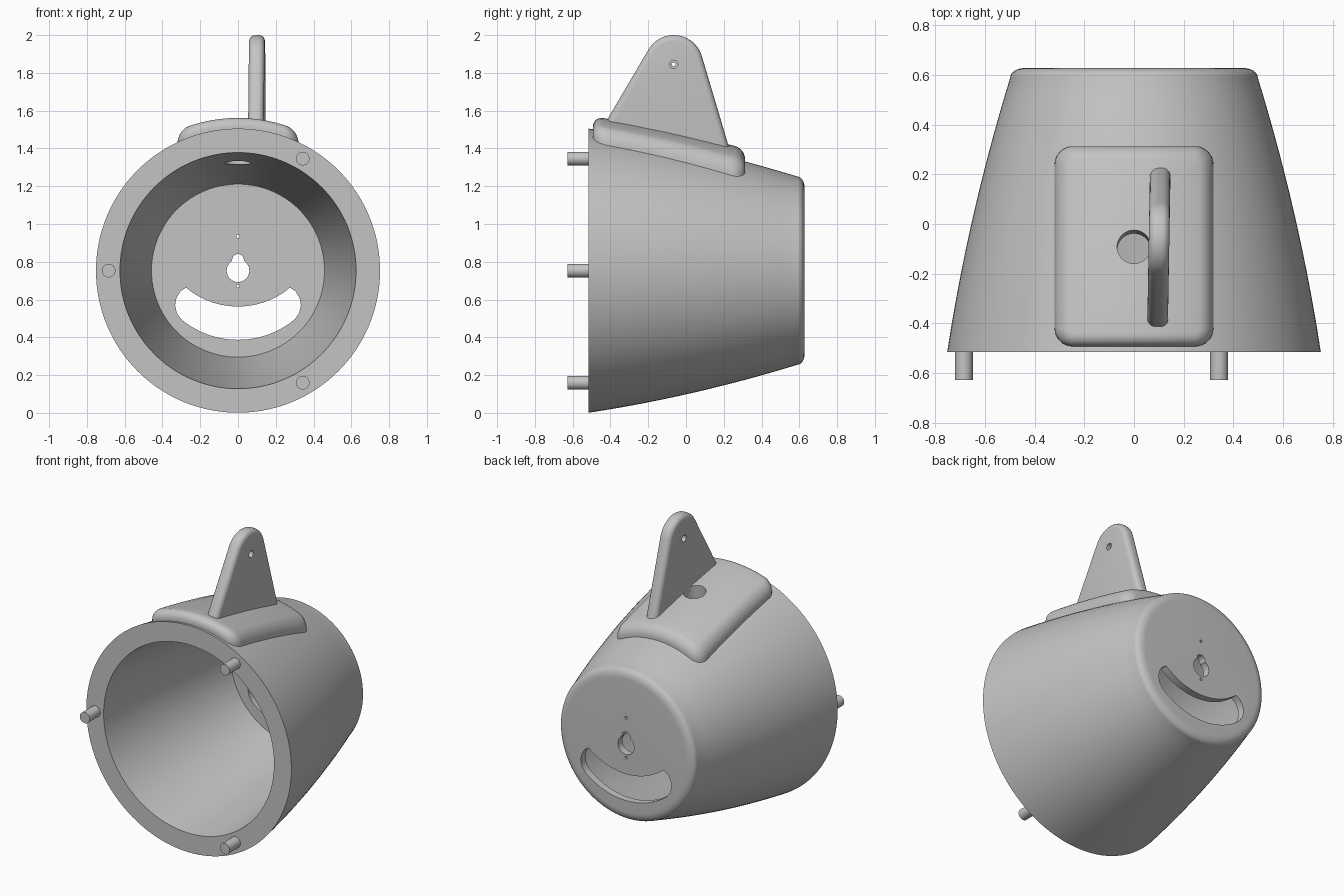
import bpy, bmesh, math
from mathutils import Matrix, Vector

if "Cube" in bpy.data.objects:
    bpy.data.objects.remove(bpy.data.objects["Cube"], do_unlink=True)

AXIS_Z = 0.753
FRONT, BACK, FLOOR = -0.515, 0.628, 0.58

grey = bpy.data.materials.new("plain grey")
grey.use_nodes = True
COLOUR = (0.55, 0.55, 0.55, 1)
grey.diffuse_color = COLOUR
grey.node_tree.nodes["Principled BSDF"].inputs["Base Color"].default_value = COLOUR


def outer_radius(y):
    return 0.655 - 0.2245 * y - 0.07 * y * y


def inner_radius(y):
    t = (y - FRONT) / (FLOOR - FRONT)
    return 0.625 - 0.167 * t + 0.04 * t * (1 - t)


def make(name, bm):
    bmesh.ops.recalc_face_normals(bm, faces=bm.faces)
    mesh = bpy.data.meshes.new(name)
    bm.to_mesh(mesh)
    bm.free()
    mesh.materials.append(grey)
    ob = bpy.data.objects.new(name, mesh)
    bpy.context.collection.objects.link(ob)
    return ob


def select(ob):
    bpy.ops.object.select_all(action="DESELECT")
    ob.select_set(True)
    bpy.context.view_layer.objects.active = ob


def smooth(ob, angle=30):
    select(ob)
    bpy.ops.object.shade_smooth_by_angle(angle=math.radians(angle))


def cylinder(name, radius, start, end, sides=32):
    """Cylinder between two points."""
    a, b = Vector(start), Vector(end)
    turn = (b - a).to_track_quat("Z", "Y").to_matrix().to_4x4()
    bm = bmesh.new()
    bmesh.ops.create_cone(bm, cap_ends=True, segments=sides, radius1=radius, radius2=radius,
                          depth=(b - a).length, matrix=Matrix.Translation((a + b) / 2) @ turn)
    return make(name, bm)


def prism(name, points, offset, depth):
    """Extrude a closed outline, given as 3D points, along an axis vector."""
    bm = bmesh.new()
    face = bm.faces.new([bm.verts.new(p) for p in points])
    new = bmesh.ops.extrude_face_region(bm, geom=[face])["geom"]
    bmesh.ops.translate(bm, vec=Vector(offset) * depth,
                        verts=[v for v in new if isinstance(v, bmesh.types.BMVert)])
    return make(name, bm)


def cut(ob, cutters):
    for cutter in cutters:
        mod = ob.modifiers.new("cut", "BOOLEAN")
        mod.operation, mod.solver, mod.object = "DIFFERENCE", "EXACT", cutter
        select(ob)
        bpy.ops.object.modifier_apply(modifier=mod.name)


def bridge(bm, a, b):
    for i in range(len(a)):
        j = (i + 1) % len(a)
        bm.faces.new((a[i], a[j], b[j], b[i]))


# Hollow tapered body, turned around the y axis
steps = 14
profile = [(outer_radius(FRONT + (0.59 - FRONT) * i / steps), FRONT + (0.59 - FRONT) * i / steps)
           for i in range(steps + 1)]
edge = outer_radius(0.59)
for i in range(1, 9):
    a = math.pi / 2 * i / 8
    profile.append((edge - 0.06 * (1 - math.cos(a)), 0.59 + (BACK - 0.59) * math.sin(a)))
inside = [FLOOR + (FRONT - FLOOR) * i / steps for i in range(steps + 1)]
bm = bmesh.new()
SIDES = 128
rings = []
for r, y in profile + [(inner_radius(y), y) for y in inside]:
    rings.append([bm.verts.new((r * math.cos(2 * math.pi * k / SIDES), y,
                                AXIS_Z + r * math.sin(2 * math.pi * k / SIDES)))
                  for k in range(SIDES)])
last_outer = len(profile) - 1
for i in range(len(rings)):
    if i != last_outer:
        bridge(bm, rings[i], rings[(i + 1) % len(rings)])
bm.faces.new(rings[last_outer])
bm.faces.new(rings[last_outer + 1])
body = make("body", bm)


# Curved saddle plate that follows the body, with rounded edges
def rounded_rect(hx, hy, radius, n=8):
    points = []
    for q, (sx, sy) in enumerate([(1, 1), (-1, 1), (-1, -1), (1, -1)]):
        cx, cy = sx * (hx - radius), sy * (hy - radius)
        for i in range(n + 1):
            a = math.pi / 2 * (q + i / n)
            points.append((cx + radius * math.cos(a), cy + radius * math.sin(a)))
        # straight run to the next corner
        nx, ny = [(-1, 1), (-1, -1), (1, -1), (1, 1)][q]
        end = (nx * (hx - radius), ny * (hy - radius))
        a = math.pi / 2 * (q + 1)
        end = (end[0] + radius * math.cos(a), end[1] + radius * math.sin(a))
        x0, y0 = points[-1]
        points += [(x0 + (end[0] - x0) * k / 10, y0 + (end[1] - y0) * k / 10) for k in range(1, 10)]
    return points


HX, HY, MID_Y, THICK, FILLET = 0.32, 0.403, -0.09, 0.068, 0.055
levels = [(0, -0.03, 1), (0, THICK - FILLET, 1)]
for i in range(1, 8):
    a = math.pi / 2 * i / 7
    levels.append((FILLET * (1 - math.cos(a)), THICK - FILLET * (1 - math.sin(a)), 1))
levels += [(FILLET, THICK, s) for s in (0.8, 0.6, 0.4, 0.2, 0.05)]
levels = [(0, -0.03, s) for s in (0.05, 0.3, 0.6, 0.8)] + levels
bm = bmesh.new()
rings = []
for inset, height, scale in levels:
    ring = []
    for x, y in rounded_rect(HX - inset, HY - inset, 0.075 - inset):
        x, y = x * scale, y * scale + MID_Y
        z = AXIS_Z + math.sqrt((outer_radius(y) + height) ** 2 - x * x)
        ring.append(bm.verts.new((x, y, z)))
    rings.append(ring)
for a, b in zip(rings, rings[1:]):
    bridge(bm, a, b)
bm.faces.new(rings[0])
bm.faces.new(rings[-1])
plate = make("saddle_plate", bm)

# Upright fin with a rounded tip and softened edges
outline = [(0.235, 1.38), (-0.425, 1.5), (-0.41, 1.565)]
TIP_Y, TIP_Z, TIP_R = -0.065, 1.845, 0.155
for i in range(25):
    a = math.radians(149 - (149 - 16) * i / 24)
    outline.append((TIP_Y + TIP_R * math.cos(a), TIP_Z + TIP_R * math.sin(a)))
fin = prism("hanger_fin", [(-0.0415, y, z) for y, z in outline], (1, 0, 0), 0.083)
bevel = fin.modifiers.new("soft edges", "BEVEL")
bevel.width, bevel.segments, bevel.limit_method = 0.032, 6, "ANGLE"
bevel.angle_limit = math.radians(50)
select(fin)
bpy.ops.object.modifier_apply(modifier=bevel.name)
fin.data.transform(Matrix.Translation((0.102, 0, 0)) @ Matrix.Rotation(math.radians(-1), 4, "Z"))

# Cutters: bore through the plate and body, keyhole, screw holes and curved slot
bore = cylinder("bore_cutter", 0.068, (0, -0.125, 1.1), (0, -0.075, 1.7), 48)
Y0, Y1 = 0.5, 0.7
round_holes = [(0.06, AXIS_Z), (0.031, 0.81), (0.009, 0.935), (0.009, 0.672)]
body_cutters = [bore] + [cylinder("hole_cutter", r, (0, Y0, z), (0, Y1, z)) for r, z in round_holes]


def arc(half_width, z_mid, z_end, n=20):
    """Shallow arc from +half_width to -half_width, lowest in the middle."""
    sag = z_end - z_mid
    r = (half_width ** 2 + sag ** 2) / (2 * sag)
    xs = [half_width * (1 - 2 * i / n) for i in range(n + 1)]
    return [(x, z_mid + r - math.sqrt(r * r - x * x)) for x in xs]


end = [(0.305, 0.643), (0.326, 0.608), (0.333, 0.57), (0.324, 0.529), (0.3, 0.495)]
slot = arc(0.275, 0.563, 0.663) + [(-x, z) for x, z in end]
slot += arc(0.27, 0.387, 0.472)[::-1] + end[::-1]
body_cutters.append(prism("slot_cutter", [(x, Y0, z) for x, z in slot], (0, 1, 0), Y1 - Y0))
fin_cutters = [cylinder("pin_cutter", r, (a, TIP_Y, TIP_Z), (b, TIP_Y, TIP_Z))
               for r, a, b in [(0.01, 0, 0.2), (0.022, 0, 0.09), (0.022, 0.115, 0.2)]]
cut(body, body_cutters)
cut(plate, [bore])
cut(fin, fin_cutters)
for cutter in body_cutters + fin_cutters:
    bpy.data.objects.remove(cutter, do_unlink=True)

# Locating pins on the front rim
for i, name in enumerate(["upper_left_pin", "right_pin", "lower_left_pin"]):
    a = math.radians(60 + 120 * i)
    x, z = 0.685 * math.cos(a), AXIS_Z + 0.685 * math.sin(a)
    smooth(cylinder(name, 0.036, (x, -0.628, z), (x, FRONT + 0.02, z)))

for ob in (body, plate, fin):
    smooth(ob)
